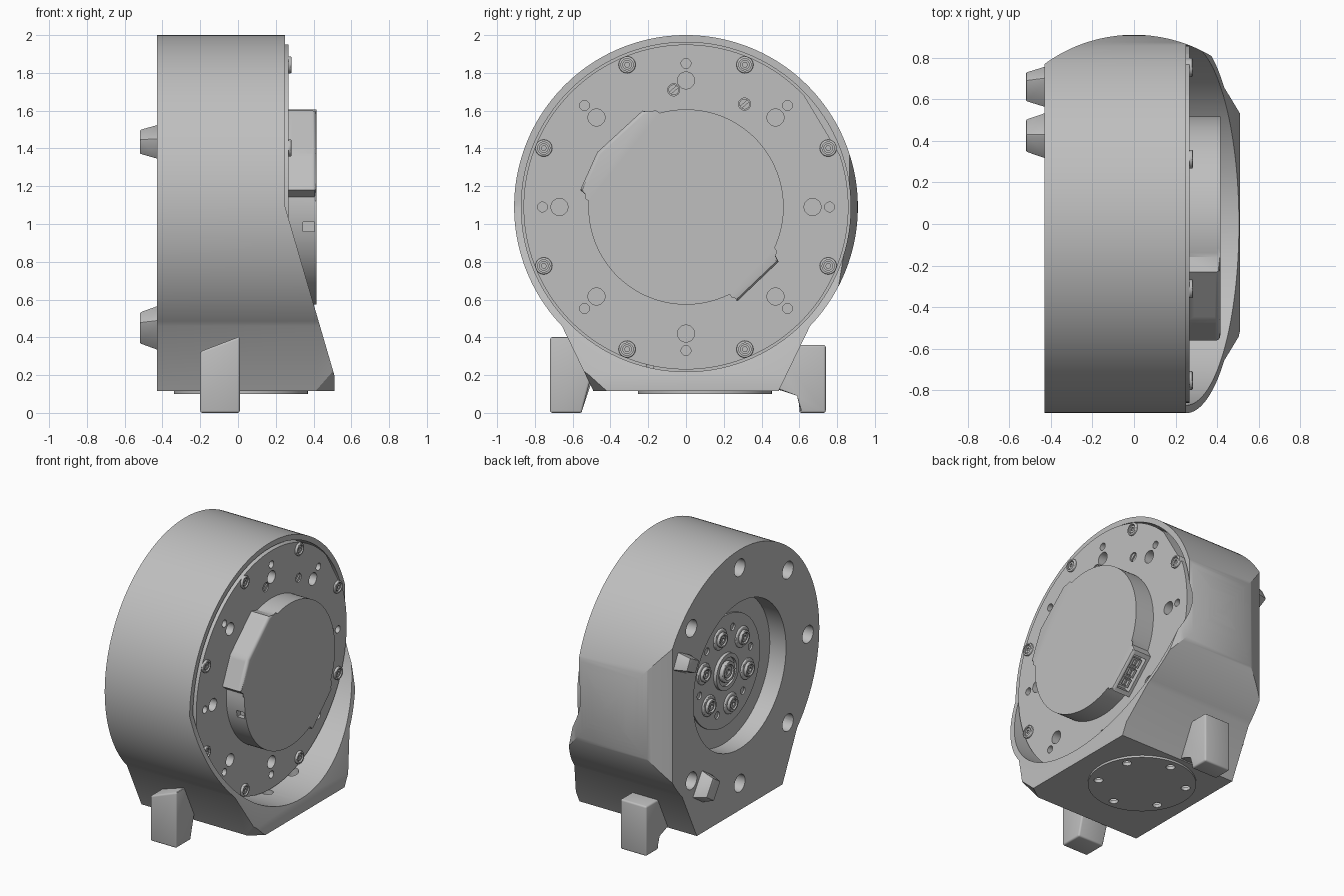
import bpy
import bmesh
from math import sin, cos, pi, radians, atan2, hypot
from mathutils import Matrix, Vector

if "Cube" in bpy.data.objects:
    bpy.data.objects.remove(bpy.data.objects["Cube"])

CZ = 1.09  # height of the main axis
grey = bpy.data.materials.new("light grey")
grey.use_nodes = True
GREY = (0.52, 0.52, 0.52, 1)
grey.diffuse_color = GREY
grey.node_tree.nodes["Principled BSDF"].inputs["Base Color"].default_value = GREY
parts = []


def finish(name, bm):
    bmesh.ops.recalc_face_normals(bm, faces=bm.faces)
    mesh = bpy.data.meshes.new(name)
    bm.to_mesh(mesh)
    bm.free()
    mesh.materials.append(grey)
    obj = bpy.data.objects.new(name, mesh)
    bpy.context.collection.objects.link(obj)
    parts.append(obj)
    return obj


def prism(name, outlines, axis, a, b, bevel=0, end_only=False):
    """Extrude one or more 2D outlines along an axis from a to b."""
    place = {"x": lambda u, v, t: (t, u, v),
             "y": lambda u, v, t: (u, t, v),
             "z": lambda u, v, t: (u, v, t)}[axis]
    bm = bmesh.new()
    ends = []
    for pts in outlines:
        low = [bm.verts.new(place(u, v, a)) for u, v in pts]
        top = [bm.verts.new(place(u, v, b)) for u, v in pts]
        bm.faces.new(low)
        ends.append(bm.faces.new(top))
        for i in range(len(pts)):
            j = (i + 1) % len(pts)
            bm.faces.new((low[i], low[j], top[j], top[i]))
    if bevel:
        edges = [e for f in ends for e in f.edges] if end_only else bm.edges[:]
        bmesh.ops.bevel(bm, geom=edges, offset=bevel, segments=3,
                        profile=0.5, affect="EDGES", clamp_overlap=True)
    return finish(name, bm)


def box(name, center, size, angle=0, taper=1, bevel=0):
    """Box turned about x; taper narrows its -x end."""
    bm = bmesh.new()
    bmesh.ops.create_cube(bm, size=1)
    for v in bm.verts:
        k = taper if v.co.x < 0 else 1
        v.co = Vector((v.co.x * size[0], v.co.y * size[1] * k, v.co.z * size[2] * k))
    if bevel:
        bmesh.ops.bevel(bm, geom=bm.edges[:], offset=bevel, segments=2,
                        profile=0.5, affect="EDGES")
    bm.transform(Matrix.Translation(center) @ Matrix.Rotation(angle, 4, "X"))
    return finish(name, bm)


def boolean(obj, tool, op="DIFFERENCE"):
    mod = obj.modifiers.new("cut", "BOOLEAN")
    mod.operation, mod.solver, mod.object = op, "EXACT", tool
    bpy.context.view_layer.objects.active = obj
    bpy.ops.object.modifier_apply(modifier=mod.name)
    parts.remove(tool)
    bpy.data.objects.remove(tool)


def arc(c, r, start, end, n):
    return [(c[0] + r * cos(radians(start + (end - start) * i / n)),
             c[1] + r * sin(radians(start + (end - start) * i / n))) for i in range(n + 1)]


def circle(c, r, n=24):
    return arc(c, r, 0, 360, n)[:-1]


def ring(r, start, count, c=(0, CZ)):
    return arc(c, r, start, start + 360, count)[:-1]


def circles(centers, r, n=24):
    return [circle(c, r, n) for c in centers]


AXIS = (0, CZ)

# Housing: intersection of the side, front and top outlines
housing = prism("housing", [arc(AXIS, 0.91, -43.8, 223.8, 120) + [(-0.49, 0.115), (0.49, 0.115)]],
                "x", -0.43, 0.51)
boolean(housing, prism("wedge", [[(-0.6, 0.05), (0.6, 0.05), (0.6, 0.2), (0.51, 0.2),
                                  (0.25, CZ), (0.25, 2.1), (-0.6, 2.1)]], "y", -1.2, 1.2), "INTERSECT")
boolean(housing, prism("scoop", [[(-0.6, -1.2), (0.6, -1.2)] + arc((0, 0.18), 0.73, 35, 145, 48)],
                       "z", 0, 2.2), "INTERSECT")

# Chamfered lower corner
bm = bmesh.new()
bm.from_mesh(housing.data)
bmesh.ops.bisect_plane(bm, geom=bm.verts[:] + bm.edges[:] + bm.faces[:],
                       plane_co=(0.41, -0.49, 0.115), plane_no=(0.45, -0.63, -0.7), clear_outer=True)
bmesh.ops.holes_fill(bm, edges=[e for e in bm.edges if e.is_boundary])
bmesh.ops.recalc_face_normals(bm, faces=bm.faces)
bm.to_mesh(housing.data)
bm.free()

# Motor cavity, rear recess, rear holes and floor holes
boolean(housing, prism("cavity", [circle(AXIS, 0.872, 120)], "x", 0.05, 0.8))
boolean(housing, prism("recess", [circle(AXIS, 0.53, 72)], "x", -0.6, -0.30))
boolean(housing, prism("rear_holes", circles(ring(0.78, 0, 8)[1:], 0.062), "x", -0.6, -0.2))
plate_center = (0.015, 0.1)
floor_spots = ring(0.29, 30, 6, plate_center)
boolean(housing, prism("floor_holes", circles(floor_spots, 0.04), "z", 0.0, 0.3))

# Round plate under the base
plate = prism("base_plate", [circle(plate_center, 0.355, 64)], "z", 0.1, 0.125)
boolean(plate, prism("plate_holes", circles(floor_spots, 0.03), "z", 0.0, 0.3))

# Motor plate with two flats and its hole pattern
motor = prism("motor_plate", [circle(AXIS, 0.86, 120)], "x", 0.04, 0.268)
for a in (31, 224):
    d = radians(a)
    boolean(motor, box("flat", (0.2, 1.04 * cos(d), CZ + 1.04 * sin(d)), (0.8, 0.4, 1.2), d))
spare = [(-0.065, CZ + 0.62), (0.31, CZ + 0.545)]
boolean(motor, prism("motor_holes", circles(ring(0.67, 0, 8), 0.045)
                     + circles(ring(0.76, 0, 8), 0.026) + circles(spare, 0.032), "x", 0.18, 0.4))
plugs = prism("slotted_plugs", circles(spare, 0.028), "x", 0.15, 0.262)
for y, z in spare:
    boolean(plugs, box("slot", (0.262, y, z), (0.02, 0.08, 0.012), radians(40)))


def screws(name, centers, r, x0, x1, depth):
    """Round socket-head screws, x1 is the open end."""
    heads = prism(name, circles(centers, r), "x", x0, x1, 0.006, True)
    lo, hi = sorted((x1 - depth, x1 + depth))
    boolean(heads, prism("bore", circles(centers, r * 0.72), "x", lo, hi))
    s = 1 if x1 > x0 else -1
    inner = prism(name + "_cores", circles(centers, r * 0.56), "x", x0, x1 - s * 0.006)
    boolean(inner, prism("hex", circles(centers, r * 0.3, 6), "x", lo, hi))


screws("plate_screws", ring(0.815, 22.5, 8), 0.045, 0.2, 0.283, 0.02)

# Raised motor cap with connector lobes
outline = (arc((0, 0), 0.517, -27, 108, 56) + [(-0.23, 0.51), (-0.47, 0.29), (-0.56, 0.09)]
           + arc((0, 0), 0.517, 174, 299, 52) + [(0.27, -0.5), (0.49, -0.29)])
cap = prism("motor_cap", [[(y, z + CZ) for y, z in outline]], "x", 0.25, 0.415, 0.028, True)
boolean(cap, box("notch", (0.375, -0.5, 0.985), (0.06, 0.07, 0.05)))

# Connector sockets on the lobe faces
lobes = [((-0.23, 0.51), (-0.47, 0.29), 2), ((-0.47, 0.29), (-0.56, 0.09), 1),
         ((0.27, -0.5), (0.49, -0.29), 3)]
for (y0, z0), (y1, z1), count in lobes:
    dy, dz = y1 - y0, z1 - z0
    length, angle = hypot(dy, dz), atan2(dz, dy)
    my, mz = (y0 + y1) / 2, (z0 + z1) / 2 + CZ
    boolean(cap, box("socket", (0.34, my, mz), (0.1, length * 0.8, 0.12), angle))
    inward = Vector((0, -my, CZ - mz)).normalized()
    step = length * 0.72 / count
    for i in range(count):
        t = (i - (count - 1) / 2) * step
        spot = Vector((0.34, my + t * cos(angle), mz + t * sin(angle))) + inward * 0.045
        plug = box("connector", spot, (0.075, step * 0.8, 0.06), angle)
        boolean(plug, box("opening", spot - inward * 0.03, (0.045, step * 0.55, 0.04), angle))
        box("connector_pin", spot - inward * 0.01, (0.012, step * 0.5, 0.03), angle)

# Output hub inside the rear recess
hub = prism("output_hub", [circle(AXIS, 0.4, 64)], "x", -0.25, -0.312)
boolean(hub, prism("pin_holes", circles(ring(0.3, 47, 6), 0.026), "x", -0.4, -0.28))
prism("hub_bosses", circles(ring(0.26, 17, 6), 0.075), "x", -0.26, -0.325, 0.01, True)
screws("hub_screws", ring(0.26, 17, 6), 0.052, -0.27, -0.345, 0.02)
collar = prism("hub_collar", [circle(AXIS, 0.13, 40)], "x", -0.26, -0.335, 0.01, True)
boolean(collar, prism("collar_bore", [circle(AXIS, 0.1, 40)], "x", -0.4, -0.318))
screws("hub_center", [AXIS], 0.075, -0.27, -0.345, 0.02)

# Side feet
front_foot = prism("front_foot", [[(-0.2, 0), (0.01, 0), (0.01, 0.405), (-0.2, 0.325)]],
                   "y", -0.72, -0.45, 0.012)
for v in front_foot.data.vertices:
    if v.co.y > -0.6 and v.co.z < 0.1:
        v.co.y -= 0.1
prism("back_foot", [[(0.6, 0), (0.74, 0), (0.74, 0.36), (0.45, 0.36), (0.45, 0.13), (0.6, 0.1)]],
      "x", -0.2, 0.01, 0.012)

# Tapered rear blocks, set radially
for name, y, z, length, width in (("upper_block", 0.66, 1.435, 0.17, 0.13),
                                  ("lower_block", 0.425, 0.45, 0.2, 0.15)):
    box(name, (-0.465, y, z), (0.11, length, width), atan2(z - CZ, y), 0.68, 0.008)

# Smooth round walls, keep edges sharp
bpy.ops.object.select_all(action="DESELECT")
for obj in parts:
    obj.select_set(True)
bpy.context.view_layer.objects.active = housing
bpy.ops.object.shade_smooth_by_angle(angle=radians(30))
